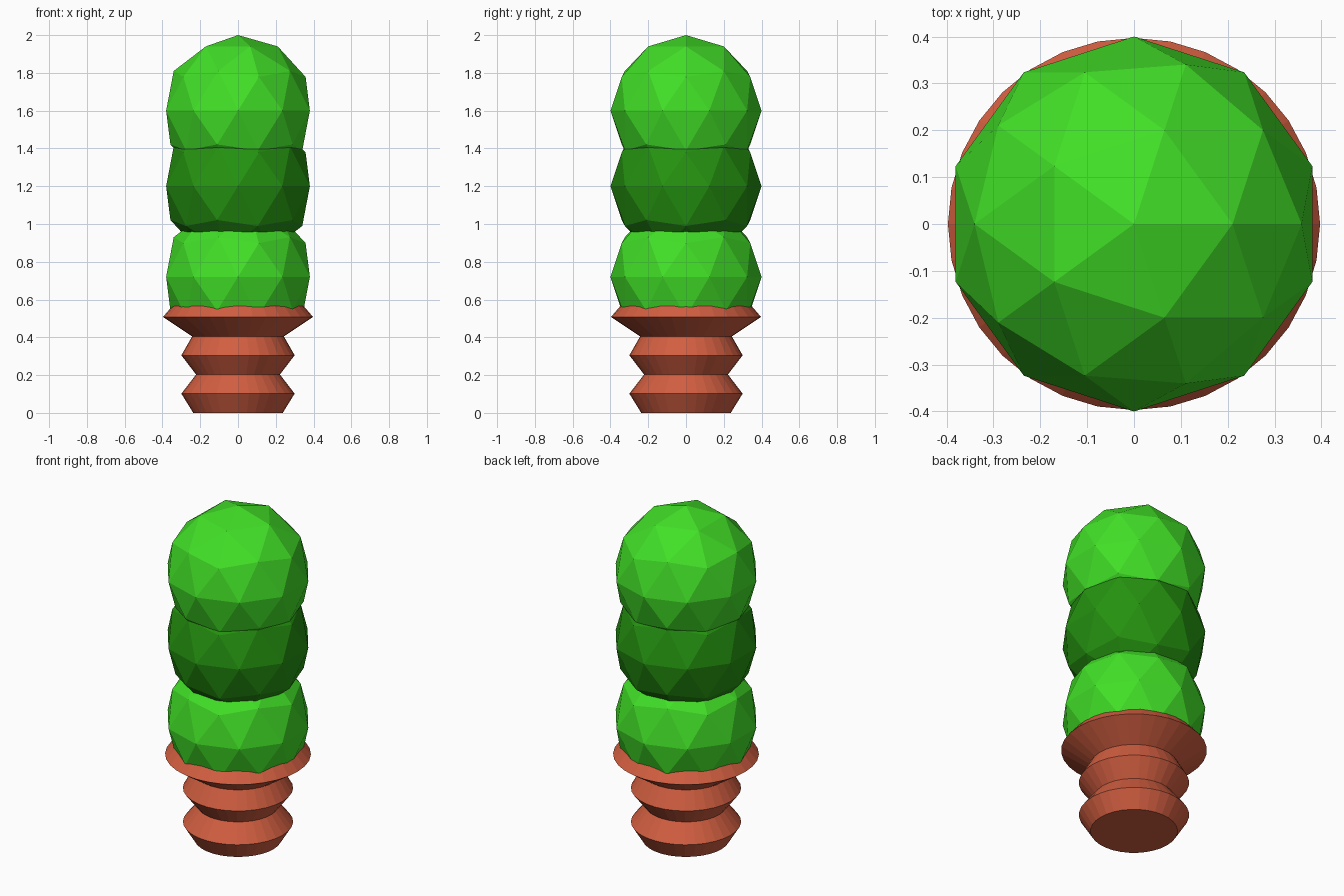
import bpy, bmesh, math

if "Cube" in bpy.data.objects:
    bpy.data.objects.remove(bpy.data.objects["Cube"])

def material(name, rgb):
    m = bpy.data.materials.new(name)
    m.diffuse_color = (*rgb, 1)
    m.use_nodes = True
    m.node_tree.nodes["Principled BSDF"].inputs["Base Color"].default_value = m.diffuse_color
    return m

bright = material("bright green", (0.053, 0.74, 0.02))
dark = material("dark green", (0.018, 0.29, 0.005))
clay = material("terracotta", (0.64, 0.112, 0.052))

# Stacked faceted balls of foliage
for name, z, mat in (("lower_foliage", 0.72, bright),
                     ("middle_foliage", 1.2, dark),
                     ("top_foliage", 1.6, bright)):
    bpy.ops.mesh.primitive_ico_sphere_add(subdivisions=2, radius=0.4, location=(0, 0, z))
    ball = bpy.context.object
    ball.name = name
    ball.data.materials.append(mat)

# Ridged pot: a lathed profile of (radius, height)
profile = [(0.237, 0), (0.30, 0.102), (0.222, 0.203), (0.30, 0.305),
           (0.243, 0.405), (0.397, 0.508), (0.31, 0.61)]
SIDES = 32
bm = bmesh.new()
rings = [[bm.verts.new((r * math.cos(2 * math.pi * i / SIDES),
                        r * math.sin(2 * math.pi * i / SIDES), z))
          for i in range(SIDES)] for r, z in profile]
for a, b in zip(rings, rings[1:]):
    for i in range(SIDES):
        j = (i + 1) % SIDES
        bm.faces.new((a[i], a[j], b[j], b[i]))
bm.faces.new(rings[0][::-1])
bm.faces.new(rings[-1])
mesh = bpy.data.meshes.new("pot")
bm.to_mesh(mesh)
bm.free()
mesh.materials.append(clay)
bpy.context.collection.objects.link(bpy.data.objects.new("pot", mesh))
